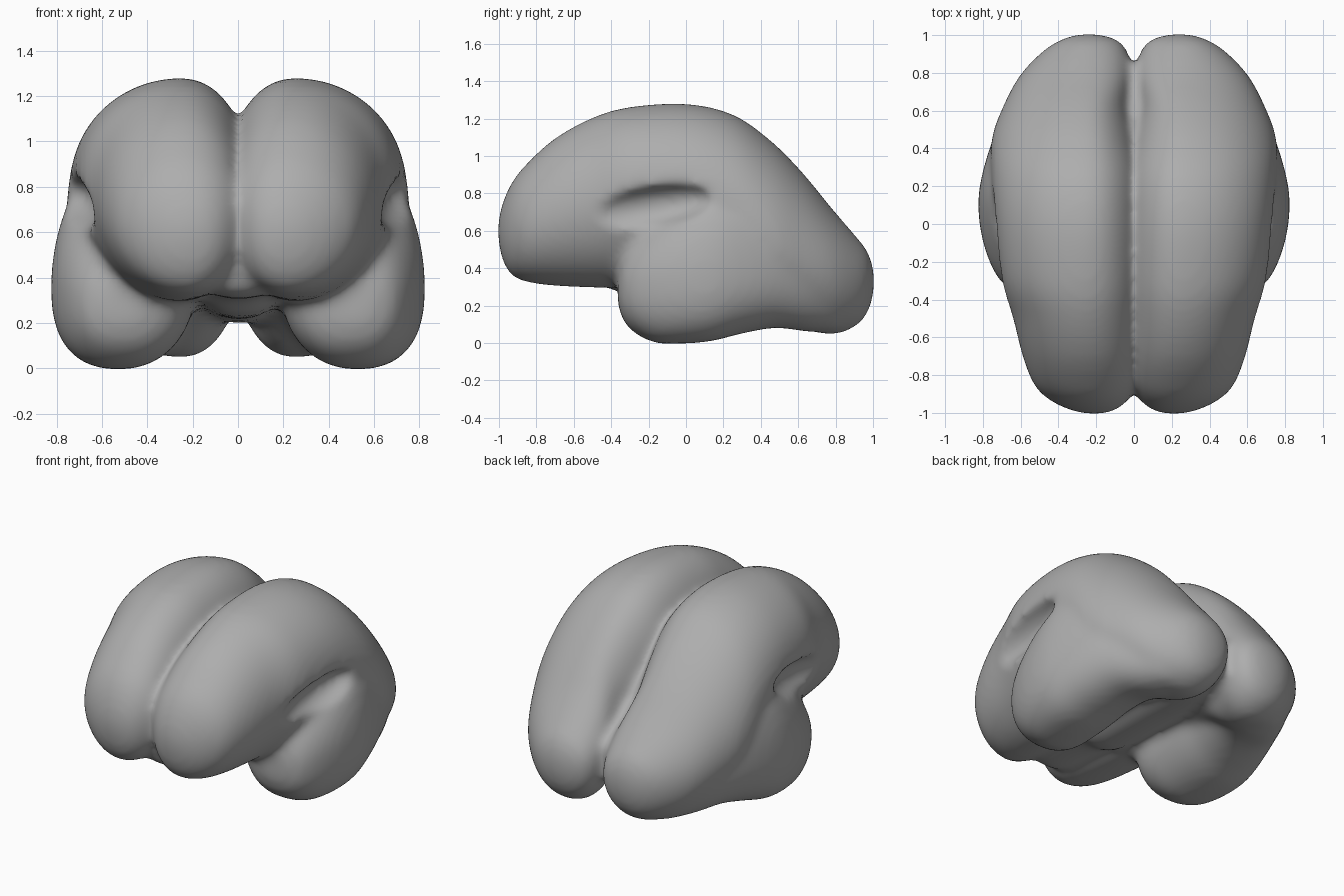
import bpy, bmesh, math
from mathutils import Matrix, Vector

cube = bpy.data.objects.get("Cube")
if cube:
    bpy.data.objects.remove(cube)

grey = bpy.data.materials.new("soft grey")
grey.use_nodes = True
grey.diffuse_color = (0.42, 0.42, 0.42, 1)
grey.node_tree.nodes["Principled BSDF"].inputs["Base Color"].default_value = (0.42, 0.42, 0.42, 1)

SIDES = 48
STEPS = 5


def power(value, n):
    return math.copysign(abs(value) ** (2 / n), value)


def flow(sections):
    """Add in-between sections along a smooth curve."""
    pts = [Vector(s) for s in sections]
    pts = [pts[0]] + pts + [pts[-1]]
    for a, b, c, d in zip(pts, pts[1:], pts[2:], pts[3:]):
        for i in range(STEPS):
            t = i / STEPS
            yield (b * 2 + (c - a) * t + (a * 2 - b * 5 + c * 4 - d) * t ** 2
                   + (b * 3 - a - c * 3 + d) * t ** 3) / 2
    yield pts[-1]


def loft(bm, sections, side, low_power):
    """Skin lopsided rounded sections: y, middle x, inner x, outer x, bottom, middle z, top."""
    rings = []
    for y, cx, inner, outer, bottom, cz, top in flow(sections):
        ring = []
        for i in range(SIDES):
            a = math.tau * i / SIDES
            c, s = math.cos(a), math.sin(a)
            n = 2.1 if c < 0 else (2.0 if s > 0 else low_power)
            x = cx + power(c, n) * ((outer - cx) if c > 0 else (cx - inner))
            z = cz + power(s, n) * ((top - cz) if s > 0 else (cz - bottom))
            ring.append(bm.verts.new((side * x, y, z)))
        rings.append(ring)
    for a, b in zip(rings, rings[1:]):
        for i in range(SIDES):
            j = (i + 1) % SIDES
            bm.faces.new((a[i], a[j], b[j], b[i]))
    bm.faces.new(rings[0])
    bm.faces.new(rings[-1])


def make_object(name, bm):
    bmesh.ops.recalc_face_normals(bm, faces=bm.faces)
    mesh = bpy.data.meshes.new(name)
    bm.to_mesh(mesh)
    bm.free()
    obj = bpy.data.objects.new(name, mesh)
    bpy.context.collection.objects.link(obj)
    return obj


# Upper lobe, from the forehead to the back
upper = [
    (-1.004, .21, .16, .26, .55, .60, .65),
    (-.98, .21, .09, .35, .44, .60, .75),
    (-.93, .22, .03, .45, .36, .62, .86),
    (-.85, .23, -.02, .53, .325, .64, .96),
    (-.70, .24, -.04, .59, .305, .69, 1.095),
    (-.50, .25, -.045, .64, .295, .76, 1.205),
    (-.30, .25, -.045, .70, .29, .83, 1.262),
    (.00, .25, -.045, .735, .26, .83, 1.279),
    (.25, .25, -.045, .755, .24, .72, 1.222),
    (.45, .25, -.01, .755, .18, .55, 1.085),
    (.62, .25, .03, .695, .08, .46, .915),
    (.78, .25, .01, .61, .045, .39, .72),
    (.90, .25, .03, .50, .085, .35, .58),
    (.97, .25, .08, .40, .16, .34, .49),
    (1.004, .24, .18, .30, .27, .33, .39),
]

# Side lobe, curling forward beneath the fissure
lower = [
    (-.365, .50, .42, .58, .21, .30, .38),
    (-.335, .49, .32, .67, .12, .31, .49),
    (-.27, .49, .24, .73, .05, .32, .60),
    (-.16, .51, .20, .78, .00, .34, .69),
    (-.02, .53, .19, .815, -.004, .35, .80),
    (.14, .53, .19, .824, .01, .36, .91),
    (.30, .49, .19, .795, .05, .38, .95),
    (.48, .43, .16, .735, .08, .40, .90),
    (.65, .35, .10, .65, .06, .38, .76),
    (.80, .30, .08, .55, .06, .36, .60),
]

# Bridge joining the two halves
bridge = [
    (-.84, 0, -.07, .07, .40, .60, .80),
    (-.77, 0, -.22, .22, .315, .58, .85),
    (-.42, 0, -.26, .26, .295, .58, .95),
    (-.25, 0, -.24, .24, .23, .55, .95),
    (.30, 0, -.24, .24, .21, .50, .90),
    (.60, 0, -.18, .18, .20, .40, .64),
    (.84, 0, -.10, .10, .24, .36, .48),
]

bm = bmesh.new()
for side in (1, -1):
    loft(bm, upper, side, 2.0)
    loft(bm, lower, side, 2.5)
loft(bm, bridge, 1, 2.3)
brain = make_object("cerebrum", bm)

# Hollows where the side lobe folds against the upper lobe
bm = bmesh.new()
for side in (1, -1):
    place = (Matrix.Translation((side * .76, -.25, .715))
             @ Matrix.Rotation(math.radians(10), 4, 'X')
             @ Matrix.Diagonal((.15, .40, .12, 1)))
    bmesh.ops.create_uvsphere(bm, u_segments=32, v_segments=20, radius=1, matrix=place)
hollows = make_object("fissure_cutter", bm)
hollows.hide_render = True


def fuse(size):
    remesh = brain.modifiers.new("fuse", 'REMESH')
    remesh.mode = 'VOXEL'
    remesh.voxel_size = size


# Fuse the lobes, carve the fissures and soften the creases
fuse(.02)
carve = brain.modifiers.new("carve", 'BOOLEAN')
carve.operation = 'DIFFERENCE'
carve.object = hollows
fuse(.021)
soften = brain.modifiers.new("soften", 'SMOOTH')
soften.factor = 0.5
soften.iterations = 16
fused = bpy.data.meshes.new_from_object(
    brain.evaluated_get(bpy.context.evaluated_depsgraph_get()))
brain.modifiers.clear()
brain.data = fused
bpy.data.objects.remove(hollows)
fused.materials.clear()
fused.materials.append(grey)
fused.polygons.foreach_set("use_smooth", [True] * len(fused.polygons))
fused.update()
